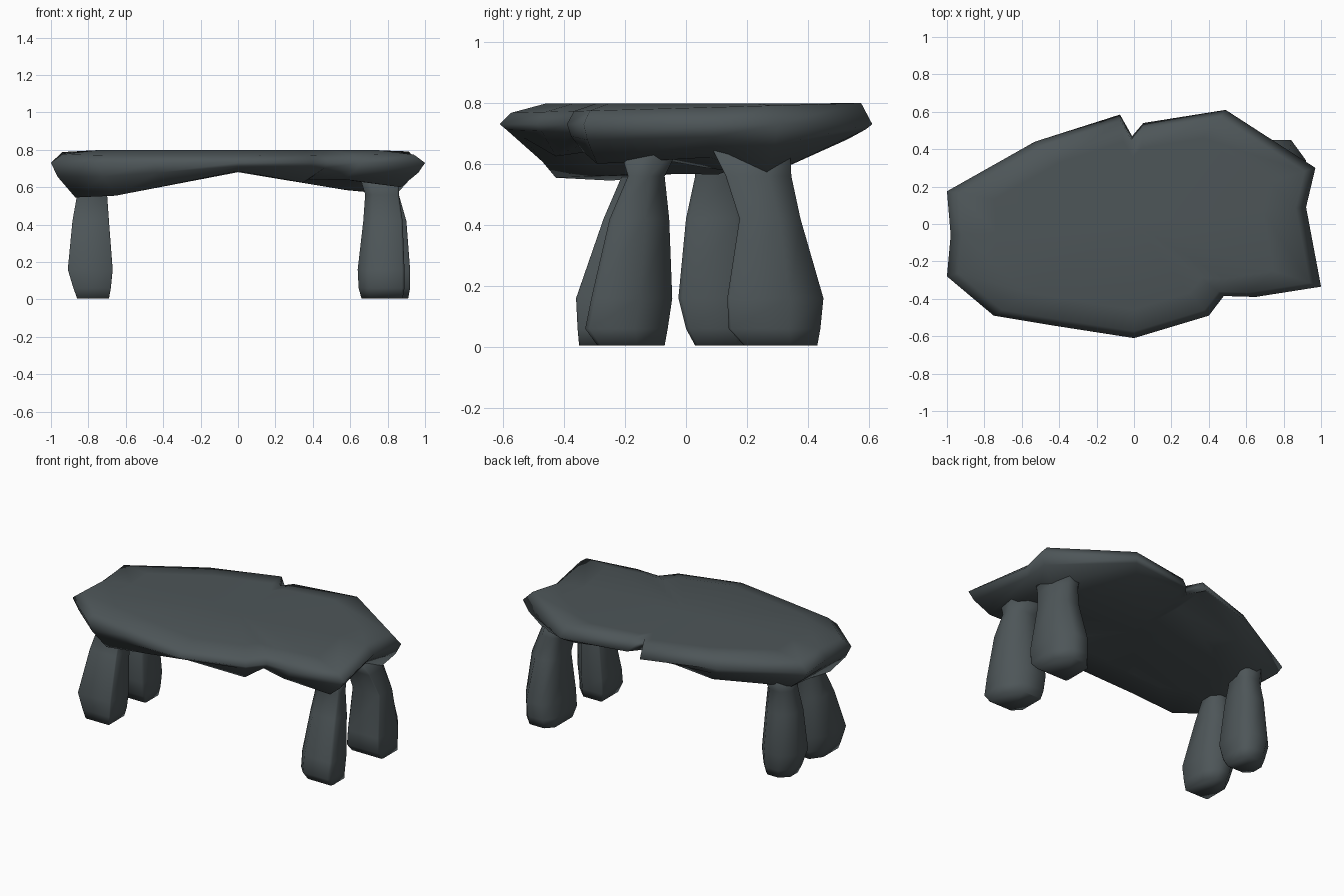
import bpy
import bmesh

cube = bpy.data.objects.get("Cube")
if cube:
    bpy.data.objects.remove(cube, do_unlink=True)

stone = bpy.data.materials.new("dark slate stone")
stone.use_nodes = True
colour = (0.075, 0.092, 0.098, 1)
stone.diffuse_color = colour
shader = next(n for n in stone.node_tree.nodes if n.type == 'BSDF_PRINCIPLED')
shader.inputs["Base Color"].default_value = colour
shader.inputs["Roughness"].default_value = 0.8


def loft(name, rings, bottom=None, top=None):
    """Skin a stack of rings, closing each end with a fan or a single cap."""
    bm = bmesh.new()
    loops = [[bm.verts.new(p) for p in ring] for ring in rings]
    count = len(loops[0])
    for low, high in zip(loops, loops[1:]):
        for i in range(count):
            j = (i + 1) % count
            bm.faces.new((low[i], low[j], high[j], high[i]))
    for loop, centre in ((loops[0], bottom), (loops[-1], top)):
        if centre is None:
            bm.faces.new(loop)
            continue
        hub = bm.verts.new(centre)
        for i in range(count):
            bm.faces.new((loop[i], loop[(i + 1) % count], hub))
    bmesh.ops.recalc_face_normals(bm, faces=bm.faces)
    for face in bm.faces:
        face.smooth = True
    mesh = bpy.data.meshes.new(name)
    bm.to_mesh(mesh)
    bm.free()
    mesh.materials.append(stone)
    obj = bpy.data.objects.new(name, mesh)
    bpy.context.scene.collection.objects.link(obj)
    return obj


# Chipped slab outline, counter-clockwise
outline = [(-1, -.28), (-.75, -.49), (-.45, -.54), (0, -.61), (.4, -.49),
           (.48, -.385), (.65, -.39), (1, -.335), (.92, .09), (.97, .3),
           (.49, .61), (.05, .54), (-.01, .47), (-.075, .585), (-.53, .44),
           (-1, .175), (-.98, -.06)]


def underside(x, y):
    # Arched along the length and rising toward the back edge
    z = .685 - .2 * min(max(-x, .87 * x), .7) + .25 * max(0, y - .25)
    # Hollow between the legs at each end
    if abs(x) > .7:
        z += .08 * max(0, 1 - abs(y - .09) / .2)
    # Thinner front left corner
    if x > .35 and y < -.2:
        z += .055
    return z


def rim_bottom(x, y):
    return .4 * underside(x, y) + .6 * .73


def slab_ring(scale, height):
    points = [(x * scale, y * scale) for x, y in outline]
    return [(x, y, height(x, y)) for x, y in points]


loft("table_slab", [
    slab_ring(.6, underside),
    slab_ring(.87, underside),
    slab_ring(.965, rim_bottom),
    slab_ring(1, lambda x, y: .73),
    slab_ring(.94, lambda x, y: .783 + .028 * y),
    slab_ring(.75, lambda x, y: .798),
], bottom=(0, 0, .68), top=(0, 0, .795))

# Legs: shared heights, then (low, high) extents at each height
heights = [.005, .06, .16, .42, .56, .66]
right_x = [(-.86, -.69), (-.88, -.68), (-.91, -.67), (-.885, -.69), (-.86, -.7), (-.86, -.66)]
front_left_x = [(.66, .88), (.645, .89), (.64, .89), (.67, .88), (.68, .86), (.65, .86)]
back_left_x = [(.68, .91), (.68, .92), (.69, .92), (.7, .9), (.69, .86), (.66, .83)]

# Each leg: x extents, y extents, and how square its four corners are
legs = {
    "front_right_leg": (right_x, [(-.35, -.12), (-.355, -.1), (-.36, -.09),
                                  (-.27, -.08), (-.21, -.09), (-.26, -.06)],
                        (.4, .4, .95, .95)),
    "back_right_leg": (right_x, [(.03, .2), (0, .22), (-.025, .23),
                                 (0, .21), (.03, .19), (.03, .22)],
                       (.55, .4, .5, .9)),
    "front_left_leg": (front_left_x, [(-.29, -.07), (-.33, -.06), (-.31, -.045),
                                      (-.25, -.055), (-.19, -.07), (-.22, -.02)],
                       (.2, .95, .55, .9)),
    "back_left_leg": (back_left_x, [(.19, .43), (.14, .44), (.135, .45),
                                    (.175, .375), (.13, .345), (.08, .34)],
                      (.3, .6, .9, .95)),
}


def leg_ring(z, xs, ys, corners):
    """Chunky eight-sided ring that fills the extents with uneven corners."""
    ring = []
    signs = ((1, 1), (-1, 1), (-1, -1), (1, -1))
    for (sx, sy), t in zip(signs, corners):
        pair = [(sx, sy * t), (sx * t, sy)]
        if sx != sy:
            pair.reverse()
        for u, v in pair:
            ring.append((sum(xs) / 2 + u * (xs[1] - xs[0]) / 2,
                         sum(ys) / 2 + v * (ys[1] - ys[0]) / 2, z))
    return ring


for name, (x_spans, y_spans, corners) in legs.items():
    loft(name, [leg_ring(z, xs, ys, corners)
                for z, xs, ys in zip(heights, x_spans, y_spans)])
